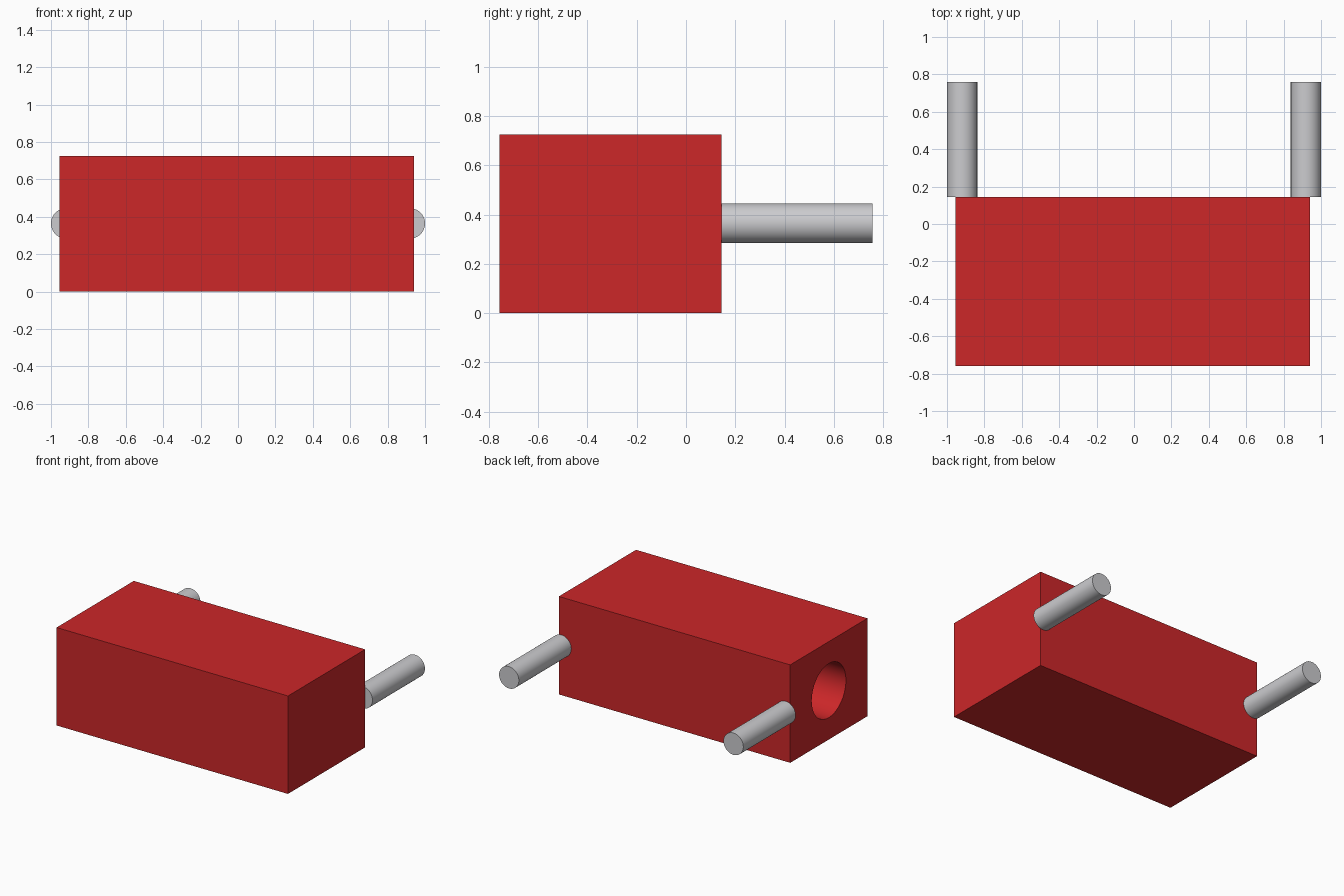
import bpy
import math

if "Cube" in bpy.data.objects:
    bpy.data.objects.remove(bpy.data.objects["Cube"], do_unlink=True)


def material(name, color):
    mat = bpy.data.materials.new(name)
    mat.use_nodes = True
    mat.diffuse_color = color
    mat.node_tree.nodes["Principled BSDF"].inputs["Base Color"].default_value = color
    return mat


def cylinder(name, radius, length, center, rotation, mat):
    bpy.ops.mesh.primitive_cylinder_add(vertices=64, radius=radius, depth=length,
                                        location=center, rotation=rotation)
    obj = bpy.context.object
    obj.name = name
    obj.data.materials.append(mat)
    bpy.ops.object.shade_smooth_by_angle(angle=math.radians(30))
    return obj


red = material("red", (0.604, 0.02, 0.022, 1))
grey = material("light grey", (0.6, 0.6, 0.62, 1))

# Box extents
left, right = 0.94, -0.955
front, back = -0.758, 0.145
height = 0.725
mid_y, mid_z = (front + back) / 2, height / 2

# Solid body
bpy.ops.mesh.primitive_cube_add(size=1, location=((left + right) / 2, mid_y, mid_z))
body = bpy.context.object
body.name = "body"
body.scale = (left - right, back - front, height)
bpy.ops.object.transform_apply(location=False, rotation=False, scale=True)
body.data.materials.append(red)

# Round blind hole in the right end
hole_depth = 0.95
cutter = cylinder("hole_cutter", 0.2, hole_depth * 2, (right, mid_y, mid_z),
                  (0, math.pi / 2, 0), red)
cutter.hide_render = True
bore = body.modifiers.new("bore", "BOOLEAN")
bore.operation = "DIFFERENCE"
bore.solver = "EXACT"
bore.object = cutter
bpy.context.view_layer.objects.active = body
bpy.ops.object.modifier_apply(modifier=bore.name)
bpy.data.objects.remove(cutter, do_unlink=True)
body.select_set(True)
bpy.context.view_layer.objects.active = body
bpy.ops.object.shade_smooth_by_angle(angle=math.radians(30))

# Two pins standing out from the back
pin_end = 0.758
for name, x in (("left_pin", 0.919), ("right_pin", -0.919)):
    cylinder(name, 0.081, pin_end - back, (x, (back + pin_end) / 2, mid_z + 0.002),
             (math.pi / 2, 0, 0), grey)
